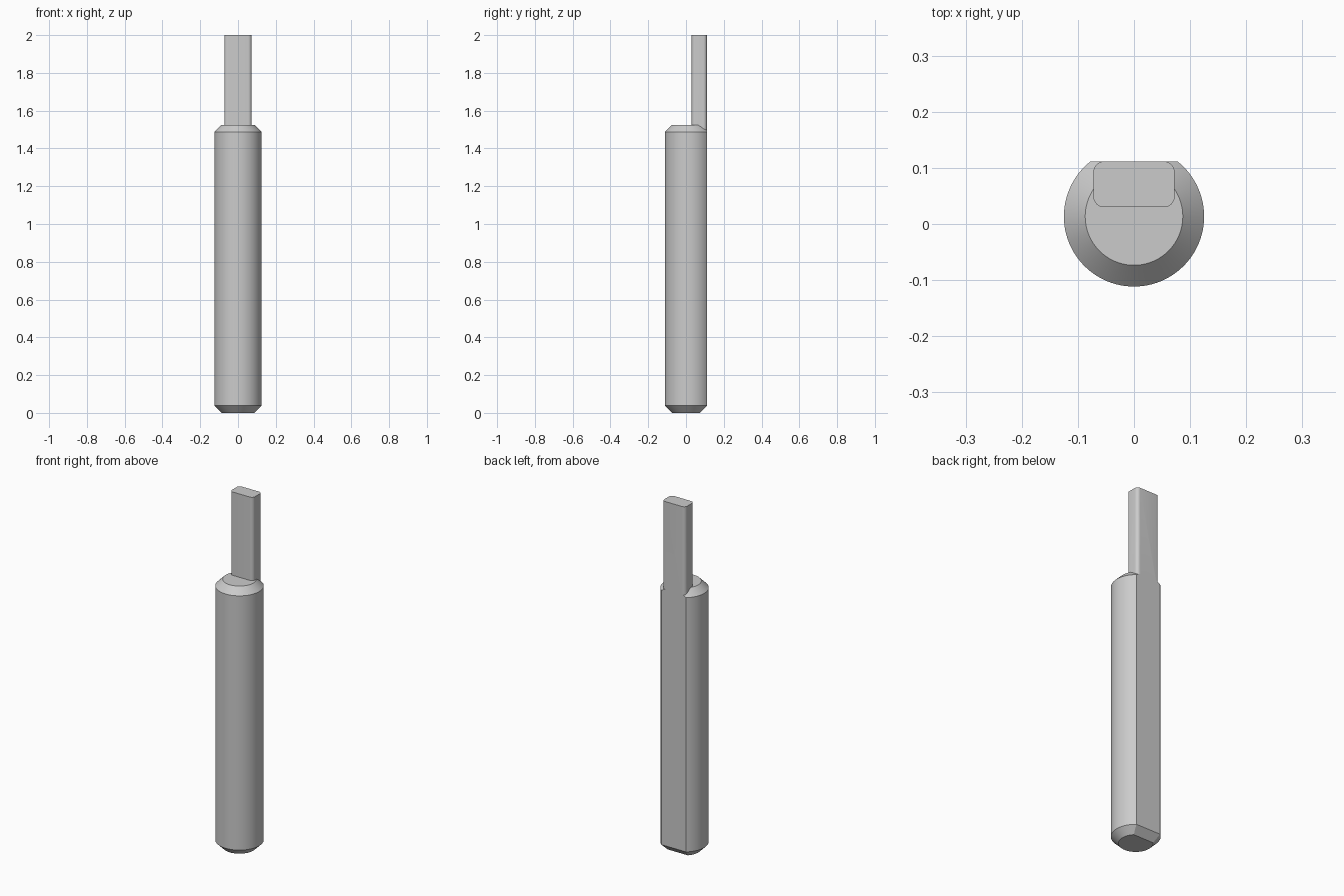
import bpy, bmesh
from math import radians
from mathutils import Vector

default = bpy.data.objects.get("Cube")
if default:
    bpy.data.objects.remove(default, do_unlink=True)

RADIUS, CHAMFER = 0.125, 0.038
FLAT_Y, AXIS_Y = 0.1115, 0.0135
BODY_TOP, TOTAL = 1.525, 2.0

steel = bpy.data.materials.new("plain grey steel")
steel.use_nodes = True
grey = (0.6, 0.6, 0.6, 1)
steel.diffuse_color = grey
steel.node_tree.nodes["Principled BSDF"].inputs["Base Color"].default_value = grey


def make_object(name, bm):
    bmesh.ops.recalc_face_normals(bm, faces=bm.faces)
    mesh = bpy.data.meshes.new(name)
    bm.to_mesh(mesh)
    bm.free()
    mesh.materials.append(steel)
    obj = bpy.data.objects.new(name, mesh)
    bpy.context.collection.objects.link(obj)
    return obj


def slice_off(bm, point, normal):
    """Cut away everything beyond a plane and cap the opening."""
    geom = bm.verts[:] + bm.edges[:] + bm.faces[:]
    bmesh.ops.bisect_plane(bm, geom=geom, dist=1e-6, plane_co=point,
                           plane_no=normal, clear_outer=True)
    rim = [e for e in bm.edges if e.is_boundary]
    bmesh.ops.edgeloop_fill(bm, edges=rim)


# Round shank with chamfered ends
bm = bmesh.new()
bmesh.ops.create_cone(bm, cap_ends=True, segments=96, radius1=RADIUS,
                      radius2=RADIUS, depth=BODY_TOP)
bmesh.ops.translate(bm, verts=bm.verts, vec=(0, AXIS_Y, BODY_TOP / 2))
rims = [e for e in bm.edges if abs(e.verts[0].co.z - e.verts[1].co.z) < 1e-4]
bmesh.ops.bevel(bm, geom=rims, offset=CHAMFER, segments=1, affect='EDGES')

# Flat along the back, chamfered at its foot
slice_off(bm, Vector((0, FLAT_Y, 0)), Vector((0, 1, 0)))
slice_off(bm, Vector((0, FLAT_Y, CHAMFER)), Vector((0, 1, -1)).normalized())
shank = make_object("shank", bm)

# Rounded rectangular tang, flush with the flat
bm = bmesh.new()
bmesh.ops.create_cube(bm, size=1)
front_y, low_z = 0.030, 1.46
bmesh.ops.scale(bm, verts=bm.verts, vec=(0.145, FLAT_Y - front_y, TOTAL - low_z))
bmesh.ops.translate(bm, verts=bm.verts,
                    vec=(0, (FLAT_Y + front_y) / 2, (TOTAL + low_z) / 2))
uprights = [e for e in bm.edges if abs(e.verts[0].co.z - e.verts[1].co.z) > 0.1]
bmesh.ops.bevel(bm, geom=uprights, offset=0.019, segments=8, profile=0.5,
                affect='EDGES')
tang = make_object("tang", bm)

# Join the tang to the shank as one solid
union = shank.modifiers.new("join tang", 'BOOLEAN')
union.operation = 'UNION'
union.solver = 'EXACT'
union.object = tang
bpy.context.view_layer.objects.active = shank
shank.select_set(True)
tang.select_set(False)
bpy.ops.object.modifier_apply(modifier=union.name)
bpy.data.objects.remove(tang, do_unlink=True)
shank.name = "pin_with_tang"
bpy.ops.object.shade_smooth_by_angle(angle=radians(25))
